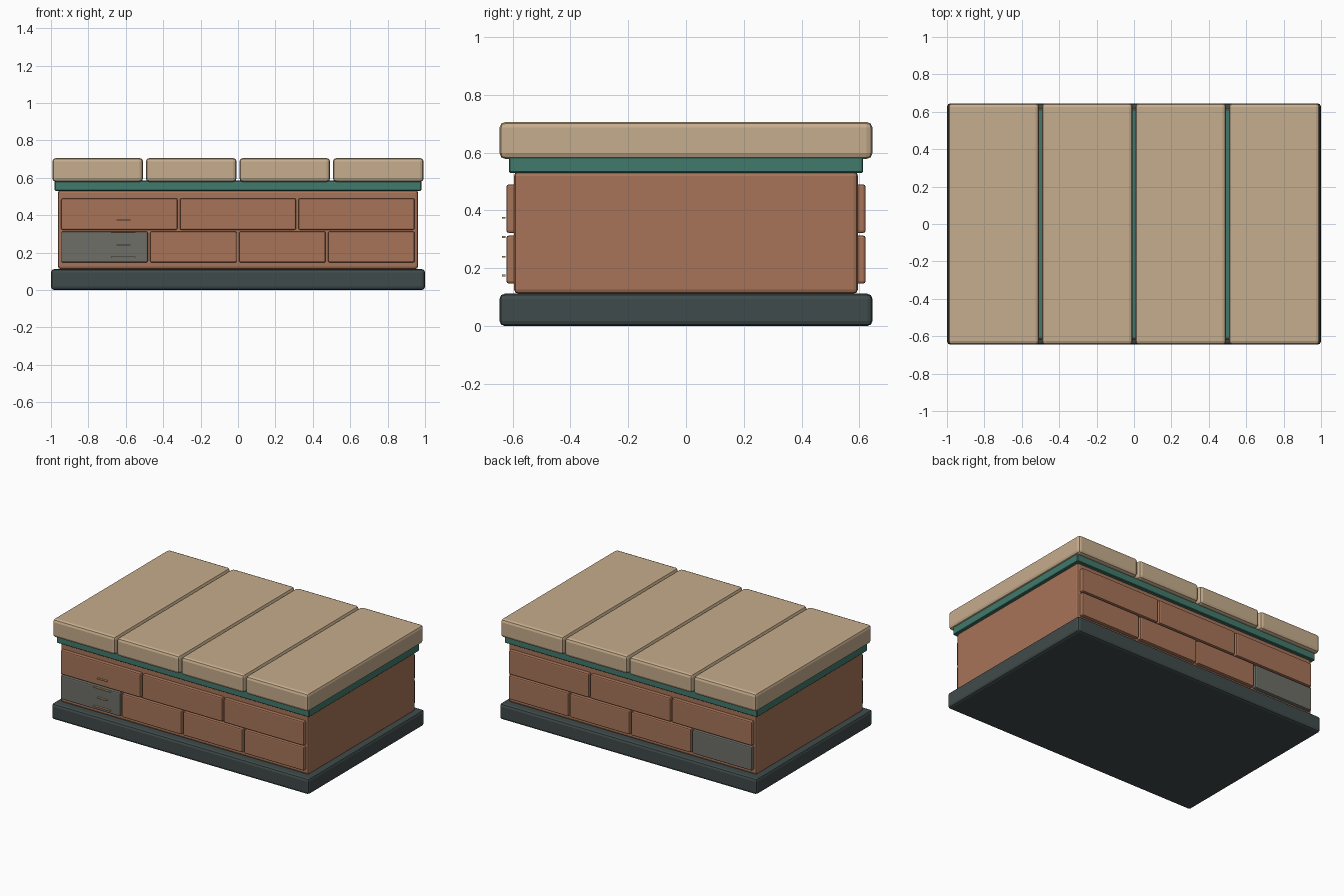
import bpy

cube = bpy.data.objects.get("Cube")
if cube:
    bpy.data.objects.remove(cube, do_unlink=True)


def material(name, rgb):
    mat = bpy.data.materials.new(name)
    mat.use_nodes = True
    colour = (*rgb, 1)
    mat.diffuse_color = colour
    mat.node_tree.nodes["Principled BSDF"].inputs["Base Color"].default_value = colour
    return mat


TAN = material("tan stone", (0.565, 0.418, 0.266))
CLAY = material("clay brick", (0.39, 0.174, 0.098))
SLATE = material("dark slate", (0.051, 0.069, 0.069))
TEAL = material("teal trim", (0.054, 0.195, 0.15))
GREY = material("grey brick", (0.156, 0.156, 0.136))
BRASS = material("pale brass", (0.56, 0.36, 0.18))


def block(name, x, y, z, mat, bevel=0.0, segments=2):
    """Bevelled box spanning the given (low, high) ranges."""
    spans = (x, y, z)
    bpy.ops.mesh.primitive_cube_add(size=1, location=[(a + b) / 2 for a, b in spans])
    obj = bpy.context.object
    obj.name = name
    obj.scale = [b - a for a, b in spans]
    bpy.ops.object.transform_apply(location=False, rotation=False, scale=True)
    obj.data.materials.append(mat)
    if bevel:
        mod = obj.modifiers.new("Bevel", "BEVEL")
        mod.width = bevel
        mod.segments = segments
    return obj


# Plinth, core and trim band
block("base_plinth", (-1, 1), (-0.645, 0.645), (0, 0.112), SLATE, 0.018)
block("wall_core", (-0.963, 0.963), (-0.595, 0.595), (0.112, 0.534), CLAY, 0.015)
block("trim_band", (-0.98, 0.98), (-0.613, 0.613), (0.53, 0.585), TEAL, 0.004, 1)

# Four capstones
for i in range(4):
    centre = -0.75 + i * 0.5
    block(f"capstone_{i + 1}", (centre - 0.243, centre + 0.243),
          (-0.645, 0.645), (0.578, 0.706), TAN, 0.02)


def brick_row(side, label, count, z, first_mat):
    """Equal bricks along the front (side -1) or back (side 1)."""
    pitch = 1.902 / count
    y = sorted((side * 0.585, side * 0.621))
    for i in range(count):
        x = -0.945 + i * pitch
        block(f"{label}_brick_{i + 1}", (x, x + pitch - 0.013), y, z,
              first_mat if i == 0 else CLAY, 0.008)


# Raised bricks on both long faces
for side, face in ((-1, "front"), (1, "back")):
    brick_row(side, f"{face}_upper", 3, (0.322, 0.49), CLAY)
    brick_row(side, f"{face}_lower", 4, (0.147, 0.313), GREY)

# Thin bars in front of the grey brick
for i, z in enumerate((0.175, 0.24, 0.308, 0.375)):
    half = 0.037 if i % 2 else 0.065
    block(f"front_bar_{i + 1}", (-0.613 - half, -0.613 + half),
          (-0.637, -0.624), (z - 0.003, z + 0.003), BRASS)
